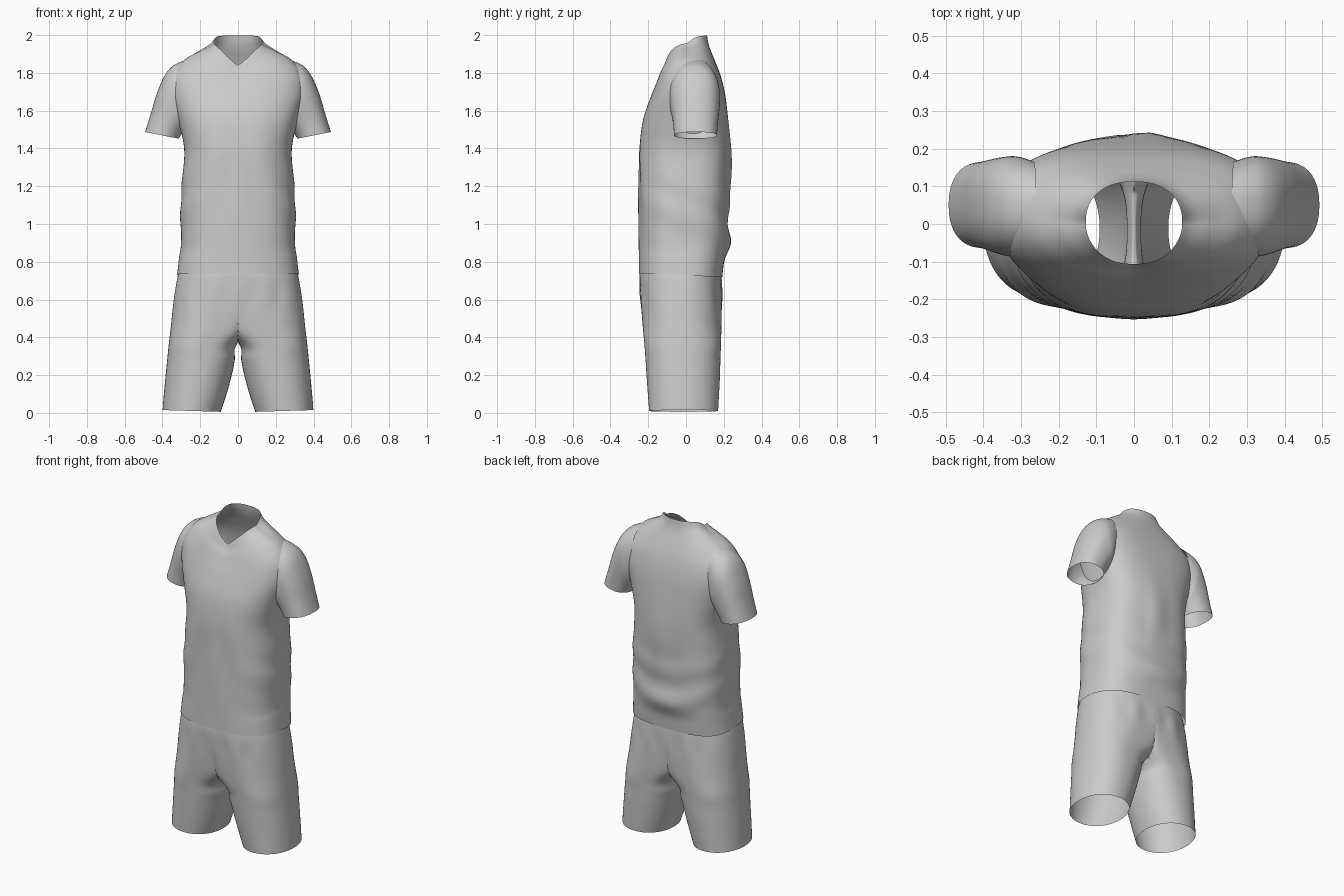
import bpy, bmesh
from math import sin, cos, pi, exp

cube = bpy.data.objects.get("Cube")
if cube:
    bpy.data.objects.remove(cube)

GREY = (0.6, 0.6, 0.6, 1)
fabric = bpy.data.materials.new("grey fabric")
fabric.use_nodes = True
fabric.diffuse_color = GREY
fabric.node_tree.nodes["Principled BSDF"].inputs["Base Color"].default_value = GREY


def smooth_rows(rows, steps):
    """Catmull-Rom interpolation of the section table."""
    out = []
    for i in range(len(rows) - 1):
        quad = (rows[max(i - 1, 0)], rows[i], rows[i + 1], rows[min(i + 2, len(rows) - 1)])
        for k in range(steps):
            t = k / steps
            out.append([b + t / 2 * (c - a + t * (2 * a - 5 * b + 4 * c - d + t * (3 * (b - c) + d - a)))
                        for a, b, c, d in zip(*quad)])
    return out + [list(rows[-1])]


def power(v, n):
    return (1 if v >= 0 else -1) * abs(v) ** (2 / n)


def bump(v, centre, width):
    return exp(-((v - centre) / width) ** 2)


def loft(name, rows, point, steps=6, sides=96, mirror=False):
    """Open tube through the sections; point(row, angle) gives each vertex."""
    bm = bmesh.new()
    rings = [[bm.verts.new(point(row, 2 * pi * j / sides)) for j in range(sides)]
             for row in smooth_rows(rows, steps)]
    for low, high in zip(rings, rings[1:]):
        for j in range(sides):
            k = (j + 1) % sides
            corners = (low[j], low[k], high[k], high[j])
            # faces lying on the centre plane would be inner walls
            if not (mirror and all(v.co.x < 1e-5 for v in corners)):
                bm.faces.new(corners)
    loose = [v for v in bm.verts if not v.link_faces]
    bmesh.ops.delete(bm, geom=loose, context='VERTS')
    mesh = bpy.data.meshes.new(name)
    bm.to_mesh(mesh)
    bm.free()
    mesh.materials.append(fabric)
    obj = bpy.data.objects.new(name, mesh)
    bpy.context.collection.objects.link(obj)
    if mirror:
        mod = obj.modifiers.new("mirror", 'MIRROR')
        mod.merge_threshold = 0.0005
    bpy.ops.object.select_all(action='DESELECT')
    obj.select_set(True)
    bpy.context.view_layer.objects.active = obj
    bpy.ops.object.shade_smooth()
    return obj


# Shirt body: front z, side z, back z, half width, front y, back y
body_rows = [
    (.74, .735, .72, .322, -.25, .192),
    (.82, .82, .8, .312, -.25, .202),
    (.9, .9, .9, .302, -.25, .218),
    (1.1, 1.1, 1.1, .304, -.25, .222),
    (1.25, 1.25, 1.25, .294, -.25, .226),
    (1.4, 1.4, 1.4, .285, -.248, .23),
    (1.55, 1.55, 1.55, .318, -.228, .222),
    (1.67, 1.68, 1.68, .355, -.188, .208),
    (1.74, 1.79, 1.78, .345, -.158, .185),
    (1.785, 1.868, 1.86, .285, -.138, .155),
    (1.812, 1.912, 1.92, .21, -.121, .13),
    (1.83, 1.937, 1.96, .155, -.112, .118),
    (1.84, 1.955, 1.997, .128, -.106, .112),
]


def body_point(row, a):
    zf, zs, zb, w, yf, yb = row
    c, s = cos(a), sin(a)
    # straight V towards the front, quick rise to the back of the collar
    z = zs + ((zf - zs) * (1 - abs(c)) if s < 0 else (zb - zs) * (1 - (1 - s) ** 3))
    body = min(1, max(0, (1.97 - z) / .2))
    n = 2 + .5 * body if s < 0 else 2.3 + .6 * body
    x = w * power(c, n)
    y = (yf + yb) / 2 + (yb - yf) / 2 * power(s, n)
    # draped folds sagging across the back, a centre ridge and a pouch above the hem
    back = max(s, 0)
    sag = z - 1.6 * x * x
    y += .006 * back * bump(z, 1, .18) * sin(sag * 30)
    y += back * (.016 * bump(x, .03, .06) * bump(z, 1.27, .2) + .016 * bump(x, 0, .12) * bump(z, .91, .07))
    # soft pulls at the sides
    x += .004 * c * bump(z, 1.1, .15) * sin(z * 32 + 4 * s)
    # slanting pulls from chest to hem at the front
    y += .004 * max(-s, 0) * bump(z, 1.2, .25) * cos(30 * (abs(x) - .25 * (1.5 - z)))
    return x, y, z


loft("shirt_body", body_rows, body_point)

# Sleeves: top x, top z, underarm x, underarm z, front y, back y
sleeve_rows = [
    (.26, 1.872, .27, 1.53, -.075, .165),
    (.305, 1.858, .28, 1.51, -.085, .175),
    (.35, 1.833, .288, 1.495, -.087, .18),
    (.39, 1.783, .294, 1.484, -.083, .178),
    (.43, 1.69, .302, 1.472, -.074, .173),
    (.46, 1.59, .308, 1.462, -.067, .168),
    (.492, 1.487, .314, 1.452, -.063, .164),
]


def sleeve_point(row, a):
    xt, zt, xu, zu, yf, yb = row
    t = (1 + power(cos(a), 2.3)) / 2
    y = (yf + yb) / 2 + (yb - yf) / 2 * power(sin(a), 2.3)
    return xu + (xt - xu) * t, y, zu + (zt - zu) * t


loft("sleeves", sleeve_rows, sleeve_point, sides=64, mirror=True)

# Shorts: z, leg centre x, leg half width, front y, back y
shorts_rows = [
    (.77, 0, .306, -.24, .18),
    (.72, .01, .31, -.246, .188),
    (.6, .05, .29, -.24, .19),
    (.47, .118, .236, -.23, .188),
    (.36, .187, .18, -.22, .185),
    (.28, .196, .179, -.214, .182),
    (.2, .208, .175, -.209, .18),
    (.1, .226, .166, -.202, .175),
    (.003, .245, .154, -.195, .17),
]


def shorts_point(row, a):
    z, cx, w, yf, yb = row
    # fuller towards the crotch seam, rounder towards the hem
    n = 2.1 + .35 * min(1, z / .7)
    if cos(a) < 0:
        n += bump(z, .43, .13)
    x = max(0, cx + w * power(cos(a), n))
    y = (yf + yb) / 2 + (yb - yf) / 2 * power(sin(a), n)
    # gathers below the waist
    y += .004 * sin(a) * bump(z, .62, .07) * cos(45 * x)
    # hem lifts a little on the outside
    return x, y, z + .03 * x * bump(z, 0, .1)


loft("shorts", shorts_rows, shorts_point, mirror=True)
